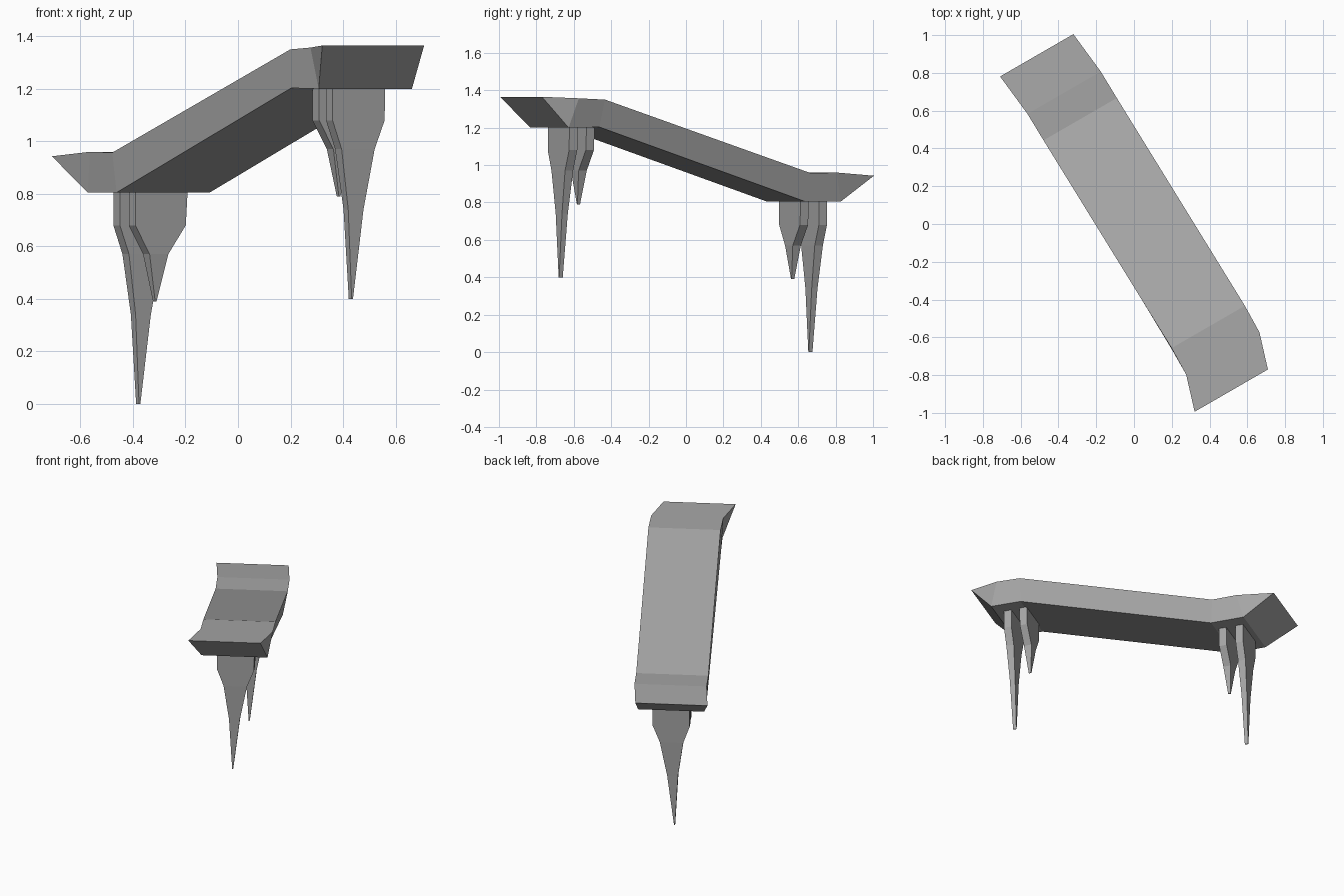
import bpy
import bmesh
from math import radians
from mathutils import Matrix, Vector

if "Cube" in bpy.data.objects:
    bpy.data.objects.remove(bpy.data.objects["Cube"])

stone = bpy.data.materials.new("grey_stone")
stone.use_nodes = True
GREY = (0.38, 0.38, 0.38, 1)
stone.diffuse_color = GREY
stone.node_tree.nodes["Principled BSDF"].inputs["Base Color"].default_value = GREY

# The span is turned in plan: ACROSS is its width, ALONG its length
TURN = Matrix.Rotation(radians(30), 3, "Z")
ACROSS = TURN @ Vector((1, 0, 0))
ALONG = TURN @ Vector((0, 1, 0))


def finish(name, bm):
    bmesh.ops.recalc_face_normals(bm, faces=bm.faces)
    mesh = bpy.data.meshes.new(name)
    bm.to_mesh(mesh)
    bm.free()
    mesh.materials.append(stone)
    obj = bpy.data.objects.new(name, mesh)
    bpy.context.collection.objects.link(obj)


def build_deck():
    # Centre lines of the walking surface and of the underside
    top = [(0.515, -0.882, 1.365), (0.47, -0.685, 1.357), (0.393, -0.545, 1.35),
           (-0.285, 0.555, 0.957), (-0.37, 0.695, 0.96), (-0.515, 0.893, 0.943)]
    under = [(0.485, -0.73, 1.2), (0.38, -0.565, 1.203),
             (-0.285, 0.535, 0.805), (-0.395, 0.725, 0.805)]
    bm = bmesh.new()

    def rails(points, half):
        return [[bm.verts.new(Vector(p) + ACROSS * half * s) for p in points]
                for s in (-1, 1)]

    tops, unders = rails(top, 0.224), rails(under, 0.205)
    # Top and bottom strips
    for left, right in (tops, unders):
        for i in range(len(left) - 1):
            bm.faces.new((left[i], left[i + 1], right[i + 1], right[i]))
    # Undercut end faces
    for i in (0, -1):
        bm.faces.new((tops[0][i], tops[1][i], unders[1][i], unders[0][i]))
    # Side walls, with a triangle under each flared lip
    for t, u in zip(tops, unders):
        bm.faces.new((t[0], t[1], u[0]))
        bm.faces.new((t[4], t[5], u[3]))
        for i in range(3):
            bm.faces.new((t[i + 1], t[i + 2], u[i + 1], u[i]))
    finish("deck", bm)


def build_leg(name, x, y, z, rows):
    # Each row: height, inner edge, outer edge, half thickness
    bm = bmesh.new()
    rings = []
    for height, low, high, half in rows:
        rings.append([bm.verts.new(Vector((x, y, z + height)) + ACROSS * a + ALONG * b)
                      for a, b in ((low, -half), (high, -half), (high, half), (low, half))])
    for a, b in zip(rings, rings[1:]):
        for i in range(4):
            j = (i + 1) % 4
            bm.faces.new((a[i], a[j], b[j], b[i]))
    bm.faces.new(rings[0])
    bm.faces.new(rings[-1])
    finish(name, bm)


LONG = [(0.81, -0.095, 0.136, 0.025), (0.68, -0.095, 0.134, 0.025),
        (0.57, -0.055, 0.09, 0.025), (0.34, -0.022, 0.045, 0.018),
        (0, -0.003, 0.003, 0.011)]
SHORT = [(0.81, -0.1, 0.13, 0.025), (0.68, -0.1, 0.122, 0.025),
         (0.57, -0.037, 0.045, 0.025), (0.39, -0.003, 0.003, 0.008)]

build_deck()
build_leg("front_long_leg", 0.43, -0.67, 0.4, LONG)
build_leg("front_short_leg", 0.383, -0.575, 0.4, SHORT)
build_leg("back_long_leg", -0.38, 0.665, 0, LONG)
build_leg("back_short_leg", -0.317, 0.57, 0, SHORT)
